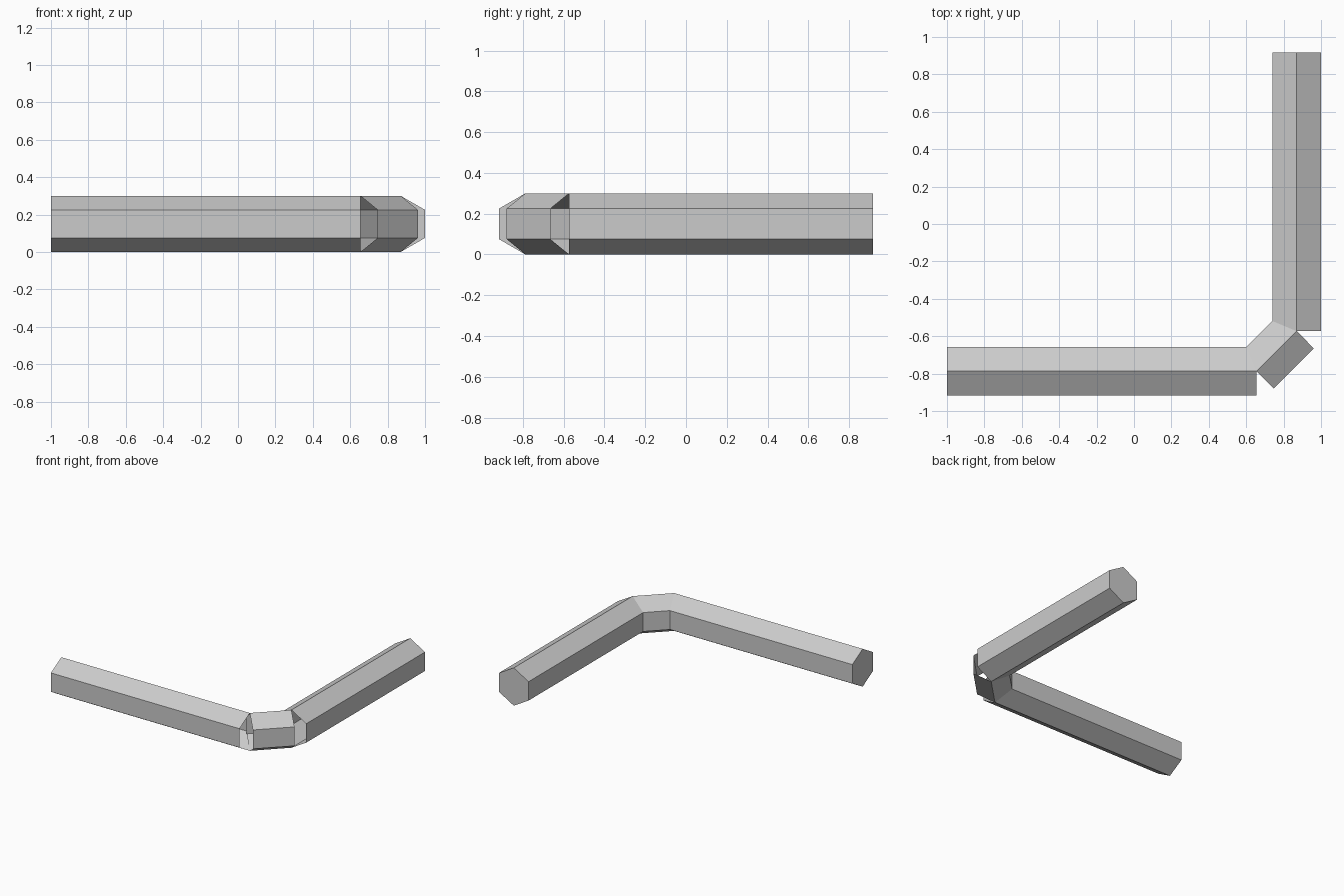
import bpy, bmesh
from math import pi, sin, cos
from mathutils import Vector

cube = bpy.data.objects.get("Cube")
if cube:
    bpy.data.objects.remove(cube, do_unlink=True)

RADIUS = 0.15
SIDES = 6

grey = bpy.data.materials.new("light_grey")
grey.use_nodes = True
colour = (0.6, 0.6, 0.6, 1)
grey.diffuse_color = colour
grey.node_tree.nodes["Principled BSDF"].inputs["Base Color"].default_value = colour


def hex_tube(name, start, end, cap_start):
    """Hexagonal tube lying flat with a corner up; the end is left open."""
    start, end = Vector(start), Vector(end)
    side = Vector((0, 0, 1)).cross(end - start).normalized()
    bm = bmesh.new()
    rings = []
    for centre in (start, end):
        ring = []
        for i in range(SIDES):
            a = 2 * pi * i / SIDES
            offset = side * sin(a) + Vector((0, 0, cos(a)))
            ring.append(bm.verts.new(centre + offset * RADIUS))
        rings.append(ring)
    first, last = rings
    for i in range(SIDES):
        j = (i + 1) % SIDES
        bm.faces.new((first[i], first[j], last[j], last[i]))
    if cap_start:
        bm.faces.new(first[::-1])
    bmesh.ops.recalc_face_normals(bm, faces=bm.faces)
    # Make sure the walls point away from the tube axis
    wall = bm.faces[:][0]
    if wall.normal.dot(wall.calc_center_median() - (start + end) / 2) < 0:
        bmesh.ops.reverse_faces(bm, faces=bm.faces)
    mesh = bpy.data.meshes.new(name)
    bm.to_mesh(mesh)
    bm.free()
    mesh.materials.append(grey)
    obj = bpy.data.objects.new(name, mesh)
    bpy.context.collection.objects.link(obj)


# Axis points shared by the three sections
front_joint = (0.655, -0.787, RADIUS)
side_joint = (0.87, -0.573, RADIUS)

hex_tube("front_arm", (-1, -0.787, RADIUS), front_joint, True)
hex_tube("side_arm", (0.87, 0.917, RADIUS), side_joint, True)
hex_tube("elbow", front_joint, side_joint, False)
